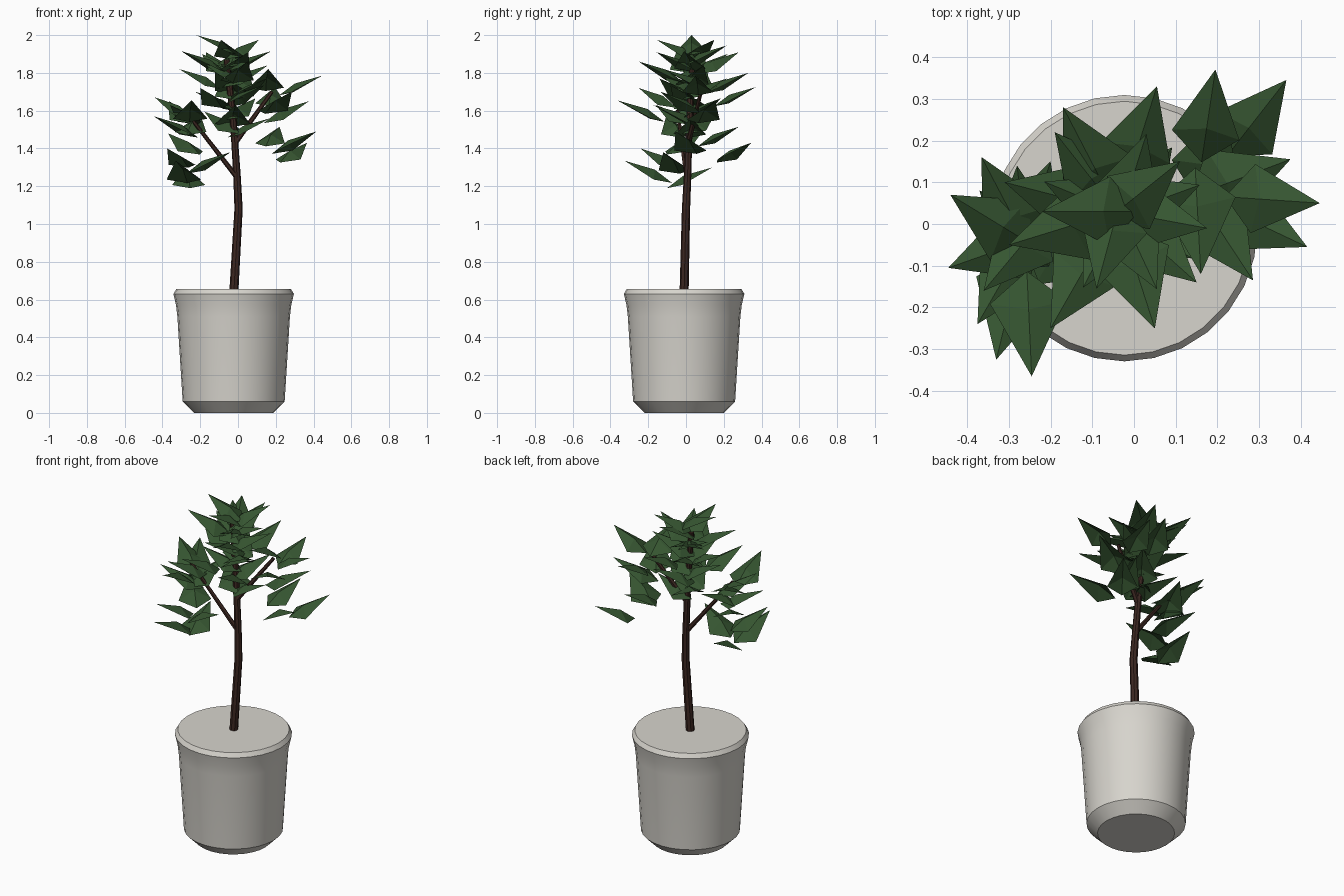
import bpy, bmesh, math, random
from mathutils import Vector

if "Cube" in bpy.data.objects:
    bpy.data.objects.remove(bpy.data.objects["Cube"])

random.seed(4)
CX, CY = -0.023, -0.01


def material(name, rgb):
    m = bpy.data.materials.new(name)
    m.diffuse_color = (*rgb, 1)
    m.use_nodes = True
    m.node_tree.nodes["Principled BSDF"].inputs["Base Color"].default_value = m.diffuse_color
    return m


def finish(bm, name, mat=None, smooth=None):
    me = bpy.data.meshes.new(name)
    bm.to_mesh(me)
    bm.free()
    ob = bpy.data.objects.new(name, me)
    bpy.context.collection.objects.link(ob)
    if mat:
        me.materials.append(mat)
    if smooth:
        bpy.ops.object.select_all(action='DESELECT')
        ob.select_set(True)
        bpy.context.view_layer.objects.active = ob
        bpy.ops.object.shade_smooth_by_angle(angle=math.radians(smooth))
    return ob


def skin(bm, rings):
    """Bridge successive rings of vertices and cap both ends."""
    n = len(rings[0])
    for a, b in zip(rings, rings[1:]):
        for i in range(n):
            j = (i + 1) % n
            bm.faces.new((a[i], a[j], b[j], b[i]))
    bm.faces.new(rings[0][::-1])
    bm.faces.new(rings[-1])


def tube(name, path, radius, mat, sides=8):
    """Stem through points, narrowing towards its end."""
    bm = bmesh.new()
    pts = [Vector(p) for p in path]
    rings = []
    for k, p in enumerate(pts):
        d = pts[min(k + 1, len(pts) - 1)] - pts[max(k - 1, 0)]
        u = Vector((0, 1, 0)).cross(d).normalized()
        v = d.normalized().cross(u)
        r = radius * (1 - 0.35 * k / (len(pts) - 1))
        rings.append([bm.verts.new(p + r * (math.cos(a) * u + math.sin(a) * v))
                      for a in (2 * math.pi * i / sides for i in range(sides))])
    skin(bm, rings)
    return finish(bm, name, mat)


def leaf(bm, tip, axis):
    """Folded kite leaf rising outward from the stem axis to its tip."""
    tip = Vector(tip)
    r = Vector((tip.x - axis[0], tip.y - axis[1], 0)).normalized()
    s = Vector((-r.y, r.x, 0))
    k = random.uniform(1.0, 1.2)

    def at(back, side, down):
        return bm.verts.new(tip + k * (s * side - r * back - Vector((0, 0, down))))
    t, mid, base = at(0, 0, 0), at(0.14, 0, 0.04), at(0.22, 0, 0.10)
    left, right = at(0.155, 0.08, 0.085), at(0.155, -0.08, 0.085)
    for f in ((t, left, mid), (t, mid, right), (mid, left, base), (mid, base, right)):
        bm.faces.new(f)


bark = material("bark", (0.045, 0.02, 0.015))
green = material("leaf_green", (0.036, 0.09, 0.03))
stone = material("pale_stone", (0.68, 0.66, 0.61))

# Pot: lathed profile, soil-level top is closed
profile = [(0.21, 0), (0.27, 0.06), (0.298, 0.51), (0.305, 0.57),
           (0.319, 0.63), (0.304, 0.655)]
bm = bmesh.new()
N = 28
skin(bm, [[bm.verts.new((CX + r * math.cos(2 * math.pi * i / N),
                         CY + r * math.sin(2 * math.pi * i / N), z)) for i in range(N)]
          for r, z in profile])
finish(bm, "pot", stone, smooth=25)

# Trunk and the two side branches
tube("trunk", [(-0.022, -0.01, 0.64), (0.003, 0, 1.08), (-0.005, 0.008, 1.25),
               (-0.025, 0.018, 1.55), (-0.06, 0.035, 1.87)], 0.024, bark)
tube("left_branch", [(0, 0.005, 1.24), (-0.28, -0.045, 1.6)], 0.014, bark, 6)
tube("right_branch", [(-0.015, 0.012, 1.43), (0.18, 0.08, 1.7)], 0.015, bark, 6)

# Leaves: tips grouped by the stem they grow from
clusters = {
    "crown_leaves": ((-0.04, 0.03), [
        (-0.22, 0.03, 2.0), (0.11, 0.15, 1.975), (0.175, -0.01, 1.915),
        (-0.09, -0.155, 1.975), (-0.19, 0.22, 1.90), (0.055, 0.33, 1.80),
        (-0.17, 0.28, 1.91), (0.05, -0.25, 1.86), (-0.30, -0.05, 1.915),
        (-0.31, 0.10, 1.82), (0.15, -0.14, 1.77), (-0.20, -0.25, 1.72)]),
    "right_leaves": ((0.15, 0.07), [
        (0.445, 0.05, 1.785), (0.195, 0.37, 1.725), (0.365, 0.345, 1.43),
        (0.415, -0.055, 1.49), (0.285, -0.135, 1.70), (0.375, 0.155, 1.65),
        (0.16, -0.12, 1.82), (0.22, 0.28, 1.515)]),
    "left_leaves": ((-0.26, -0.04), [
        (-0.44, 0.07, 1.67), (-0.445, -0.105, 1.57), (-0.245, -0.365, 1.655),
        (-0.365, 0.16, 1.65), (-0.33, -0.325, 1.335), (-0.375, -0.24, 1.40),
        (-0.37, 0.08, 1.48), (-0.04, -0.12, 1.38), (-0.28, 0.14, 1.30),
        (-0.36, -0.16, 1.63), (-0.20, 0.15, 1.58)]),
}
# Inner leaves spiral up the trunk
axis = (-0.03, 0.025)
clusters["inner_leaves"] = (axis, [
    (axis[0] + 0.2 * math.cos(2.4 * i), axis[1] + 0.2 * math.sin(2.4 * i), 1.56 + 0.035 * i)
    for i in range(12)])

for name, (axis, tips) in clusters.items():
    bm = bmesh.new()
    for tip in tips:
        leaf(bm, tip, axis)
    finish(bm, name, green)
